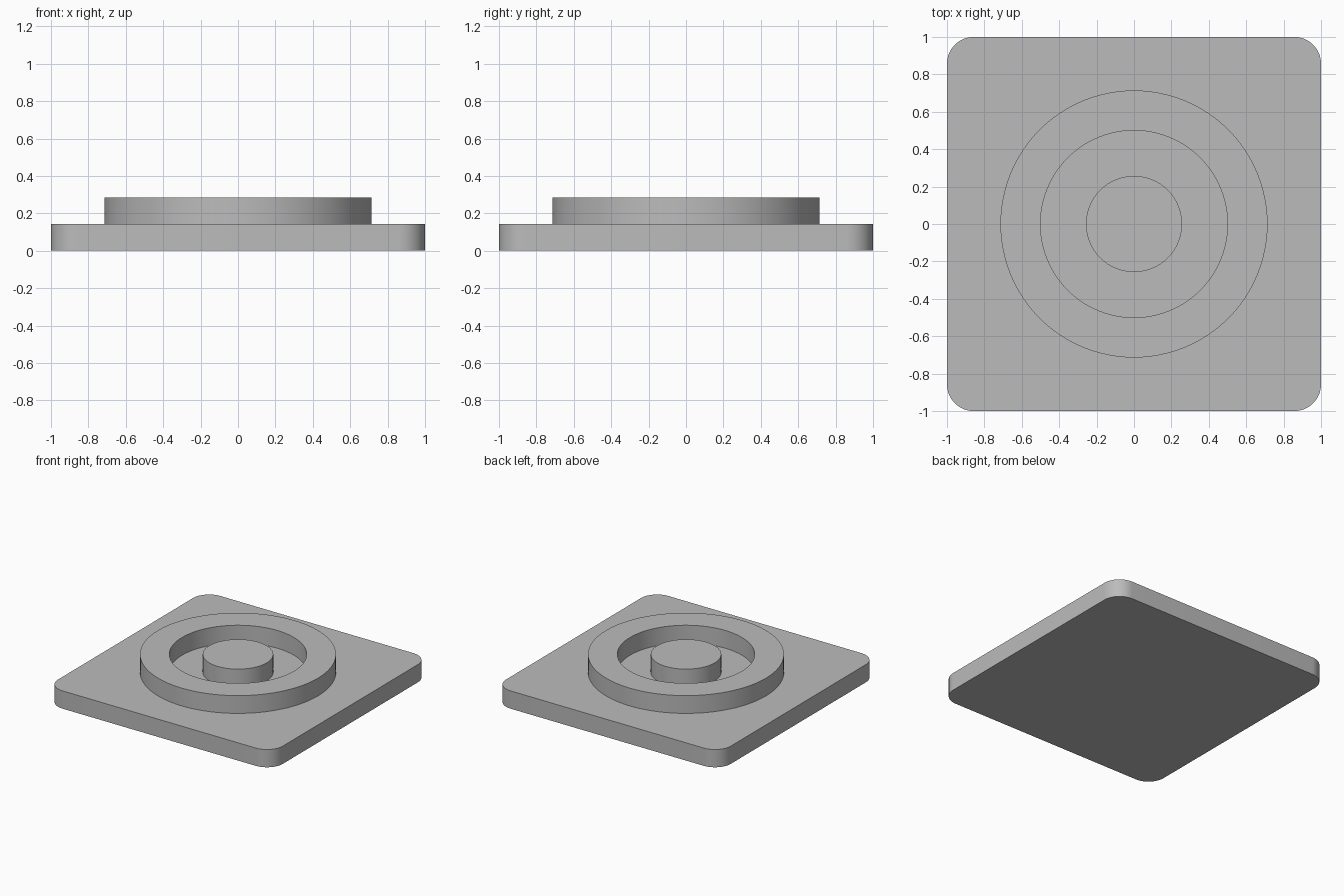
import bpy, bmesh, math

if "Cube" in bpy.data.objects:
    bpy.data.objects.remove(bpy.data.objects["Cube"])

BASE_H = 0.143   # plate thickness
TOP_H = 0.286    # height of ring and boss
CORNER = 0.143   # plate corner radius

grey = bpy.data.materials.new("plain grey")
grey.diffuse_color = (0.5, 0.5, 0.5, 1)
grey.use_nodes = True
grey.node_tree.nodes["Principled BSDF"].inputs["Base Color"].default_value = grey.diffuse_color


def circle(r, n=96):
    return [(r * math.cos(2 * math.pi * i / n), r * math.sin(2 * math.pi * i / n))
            for i in range(n)]


def finish(name, bm):
    bmesh.ops.recalc_face_normals(bm, faces=bm.faces)
    mesh = bpy.data.meshes.new(name)
    bm.to_mesh(mesh)
    bm.free()
    mesh.materials.append(grey)
    obj = bpy.data.objects.new(name, mesh)
    bpy.context.collection.objects.link(obj)
    bpy.ops.object.select_all(action='DESELECT')
    obj.select_set(True)
    bpy.context.view_layer.objects.active = obj
    bpy.ops.object.shade_smooth_by_angle(angle=math.radians(30))


def prism(name, outline, z0, z1):
    bm = bmesh.new()
    low = [bm.verts.new((x, y, z0)) for x, y in outline]
    high = [bm.verts.new((x, y, z1)) for x, y in outline]
    bm.faces.new(low[::-1])
    bm.faces.new(high)
    for i in range(len(low)):
        bm.faces.new((low[i - 1], low[i], high[i], high[i - 1]))
    finish(name, bm)


def tube(name, r_out, r_in, z0, z1):
    bm = bmesh.new()
    loops = [[bm.verts.new((x, y, z)) for x, y in circle(r)]
             for r, z in ((r_out, z0), (r_out, z1), (r_in, z1), (r_in, z0))]
    for k in range(4):
        a, b = loops[k - 1], loops[k]
        for i in range(len(a)):
            bm.faces.new((a[i - 1], a[i], b[i], b[i - 1]))
    finish(name, bm)


# Square plate with rounded corners
plate = []
for q, (sx, sy) in enumerate(((1, 1), (-1, 1), (-1, -1), (1, -1))):
    for i in range(17):
        a = math.pi / 2 * (q + i / 16)
        plate.append((sx * (1 - CORNER) + CORNER * math.cos(a),
                      sy * (1 - CORNER) + CORNER * math.sin(a)))
prism("base_plate", plate, 0, BASE_H)

# Raised ring and centre boss standing on the plate
tube("raised_ring", 0.714, 0.5, BASE_H, TOP_H)
prism("centre_boss", circle(0.257), BASE_H, TOP_H)
